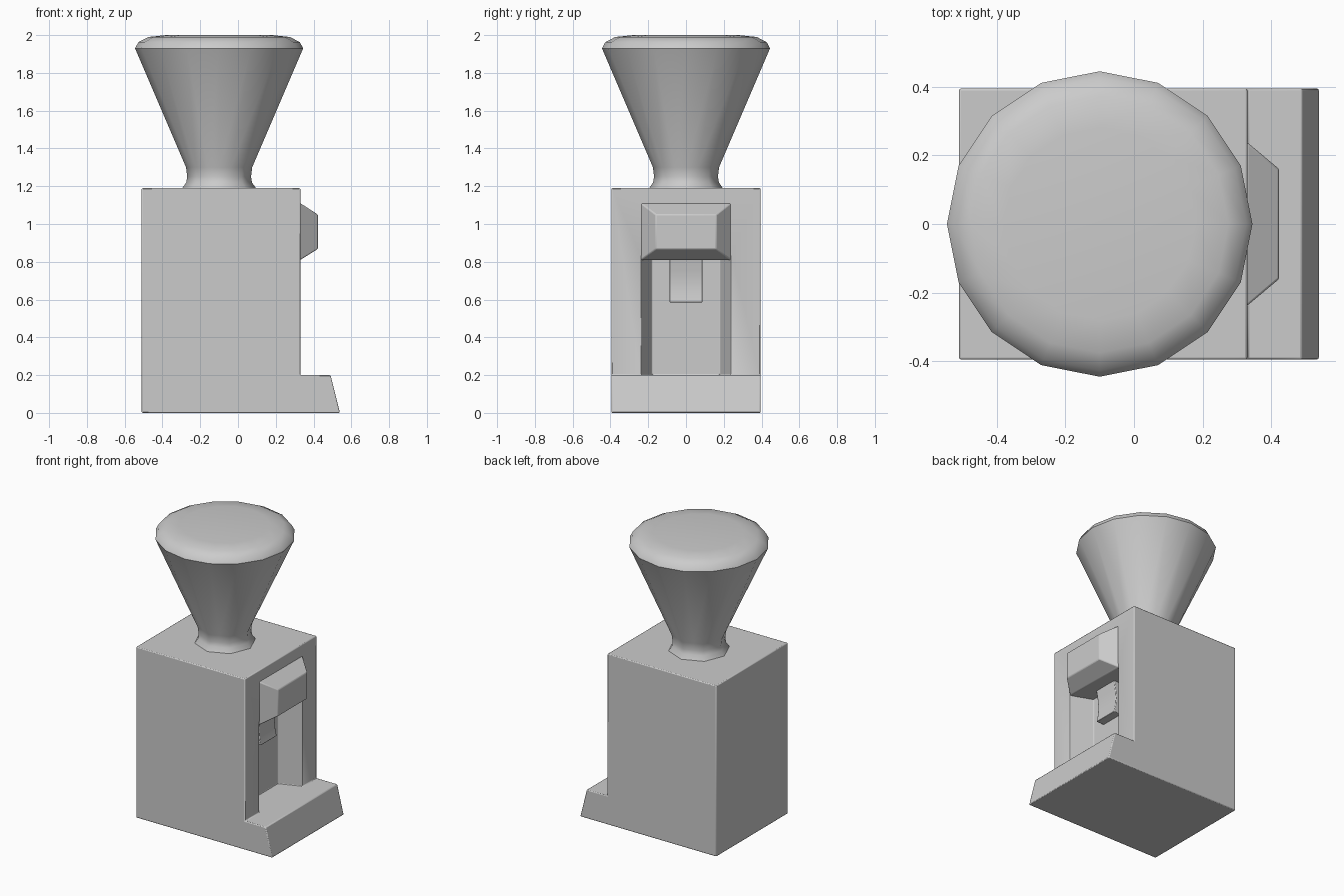
import bpy, bmesh, math
from mathutils import Vector

if "Cube" in bpy.data.objects:
    bpy.data.objects.remove(bpy.data.objects["Cube"])


def make_object(name, bm):
    bmesh.ops.recalc_face_normals(bm, faces=bm.faces)
    mesh = bpy.data.meshes.new(name)
    bm.to_mesh(mesh)
    bm.free()
    ob = bpy.data.objects.new(name, mesh)
    bpy.context.collection.objects.link(ob)
    return ob


def loft(name, rings):
    """Bridge rings of equal point count and cap both ends."""
    bm = bmesh.new()
    loops = [[bm.verts.new(p) for p in ring] for ring in rings]
    n = len(loops[0])
    for a, b in zip(loops, loops[1:]):
        for i in range(n):
            j = (i + 1) % n
            bm.faces.new((a[i], a[j], b[j], b[i]))
    bm.faces.new(loops[0])
    bm.faces.new(loops[-1])
    return make_object(name, bm)


def side_prism(name, profile, y0, y1):
    return loft(name, [[(x, y, z) for x, z in profile] for y in (y0, y1)])


def bevel(ob, width):
    m = ob.modifiers.new("bevel", 'BEVEL')
    m.width, m.segments = width, 2
    m.limit_method, m.angle_limit = 'ANGLE', math.radians(30)


def smooth(ob, angle):
    bpy.ops.object.select_all(action='DESELECT')
    ob.select_set(True)
    bpy.context.view_layer.objects.active = ob
    bpy.ops.object.shade_smooth_by_angle(angle=math.radians(angle))


# Housing with projecting drip foot
housing = side_prism("housing", [(-.51, 0), (.54, 0), (.49, .2), (.33, .2),
                                 (.33, 1.19), (-.51, 1.19)], -.395, .395)

# Tapered cup recess cut into the housing
plan = [(.18, -.18), (.35, -.245), (.35, .245), (.18, .18)]
cutter = loft("recess_cutter", [[(x, y, z) for x, y in plan] for z in (.2, .83)])
cutter.hide_render = True
cutter.hide_set(True)
cut = housing.modifiers.new("recess", 'BOOLEAN')
cut.operation, cut.object, cut.solver = 'DIFFERENCE', cutter, 'EXACT'
bevel(housing, .006)

# Dispensing head: a tapered block above the recess
head = loft("dispensing_head", [
    [(x, -w, z0), (x, w, z0), (x, w, z1), (x, -w, z1)]
    for x, w, z0, z1 in ((.18, .238, .81, 1.11), (.33, .238, .81, 1.11),
                         (.423, .16, .868, 1.05))])
bevel(head, .006)

# Spout flap hanging at the back of the recess
spout = side_prism("spout", [(.17, .585), (.238, .585), (.228, .63), (.222, .69),
                             (.228, .75), (.242, .83), (.17, .83)], -.088, .088)
bevel(spout, .004)

# Bean hopper: octagonal neck widening to a sixteen-sided lid
# (radius, height, octagonal)
profile = [(.2, 1.18, 1), (.195, 1.19, 1), (.174, 1.22, 1), (.169, 1.25, 1),
           (.175, 1.30, 1), (.445, 1.93, 0), (.427, 1.963, 0), (.375, 1.99, 0),
           (.28, 2.0, 0)]
rings = []
for r, z, octagonal in profile:
    ring = []
    for i in range(16):
        a = math.tau * i / 16
        k = math.cos(math.pi / 8) if octagonal and i % 2 else 1
        ring.append((-.1 + r * k * math.cos(a), r * k * math.sin(a), z))
    rings.append(ring)
hopper = loft("hopper", rings)

for ob in (housing, head, spout):
    smooth(ob, 30)
smooth(hopper, 50)
